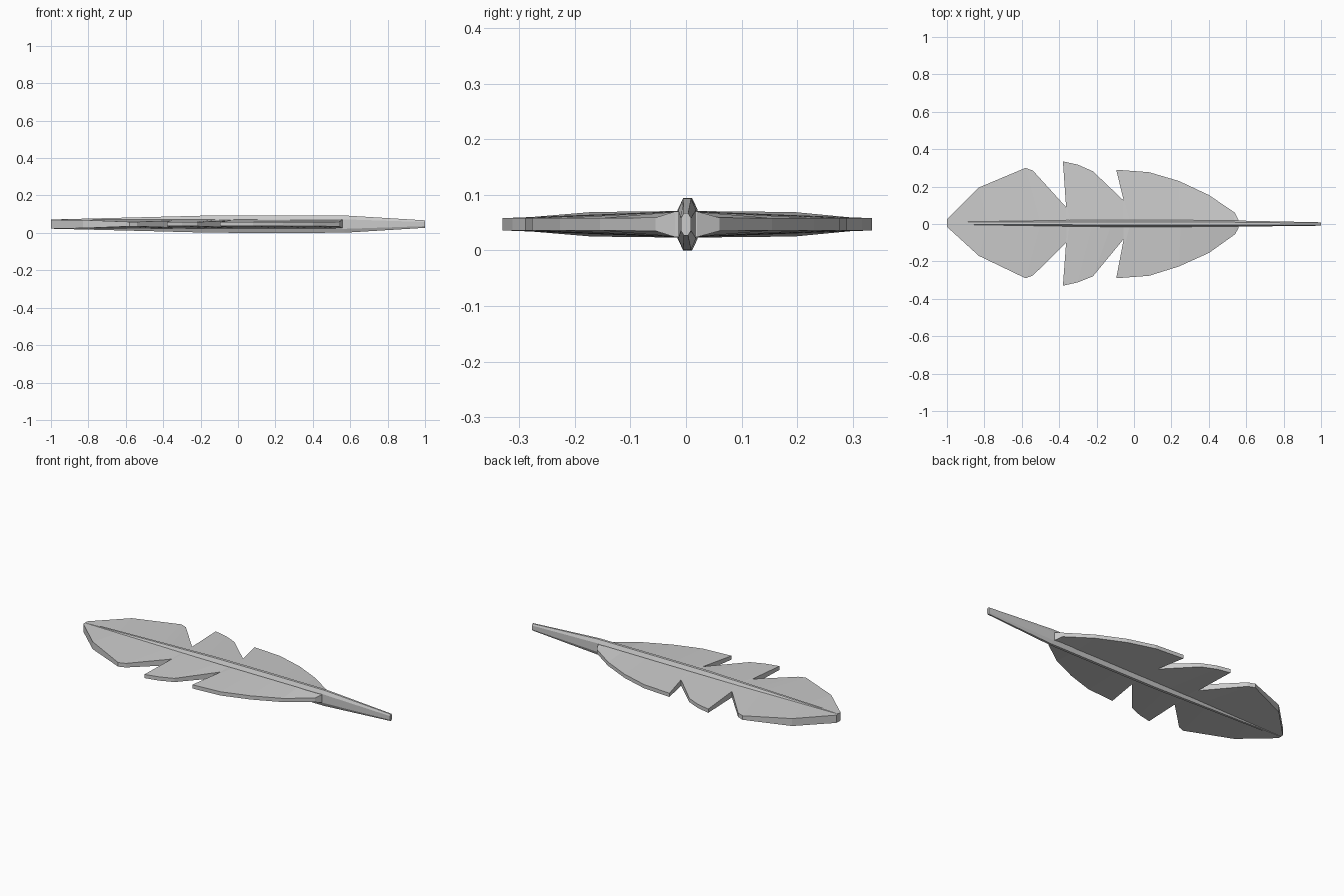
import bpy, bmesh

CZ = 0.047  # mid height of the feather


def finish(bm, name):
    bmesh.ops.recalc_face_normals(bm, faces=bm.faces)
    me = bpy.data.meshes.new(name)
    bm.to_mesh(me)
    bm.free()
    ob = bpy.data.objects.new(name, me)
    bpy.context.collection.objects.link(ob)
    return ob


# vane: spine x, outline x, left y, right y, edge half thickness
RIBS = [
    (-1.0, -1.0, 0.025, -0.015, 0.023),
    (-0.78, -0.83, 0.195, -0.17, 0.022),
    (-0.50, -0.58, 0.30, -0.29, 0.012),
    (-0.45, -0.54, 0.285, -0.275, 0.012),
    (-0.36, -0.363, 0.09, -0.10, 0.018),
    (-0.345, -0.38, 0.335, -0.33, 0.011),
    (-0.22, -0.30, 0.317, -0.312, 0.011),
    (-0.12, -0.22, 0.282, -0.28, 0.011),
    (-0.055, -0.055, 0.125, -0.08, 0.017),
    (-0.02, -0.095, 0.29, -0.29, 0.011),
    (0.10, 0.08, 0.277, -0.277, 0.011),
    (0.25, 0.24, 0.23, -0.227, 0.011),
    (0.40, 0.40, 0.155, -0.155, 0.011),
    (0.53, 0.54, 0.06, -0.055, 0.012),
    (0.56, 0.56, 0.02, -0.02, 0.023),
]
bm = bmesh.new()
rows = []
for sx, ox, yl, yr, h in RIBS:
    pts = [(ox, yr, -h), (sx, 0, -0.024), (ox, yl, -h),
           (ox, yl, h), (sx, 0, 0.024), (ox, yr, h)]
    rows.append([bm.verts.new((x, y, CZ + z)) for x, y, z in pts])
for a, b in zip(rows, rows[1:]):
    for i in range(6):
        j = (i + 1) % 6
        bm.faces.new((a[i], a[j], b[j], b[i]))
for r in (rows[0], rows[-1]):
    bm.faces.new((r[0], r[1], r[4], r[5]))
    bm.faces.new((r[1], r[2], r[3], r[4]))
finish(bm, "feather_vane")

# quill: tapered eight-sided shaft; x, centre y, half width, half height
STATIONS = [(-1.0, 0.004, 0.012, 0.0245), (-0.46, 0.004, 0.016, 0.038),
            (-0.15, 0.003, 0.018, 0.046), (0.20, 0.003, 0.018, 0.047),
            (0.57, 0.002, 0.016, 0.046), (1.0, 0.0, 0.009, 0.020)]
SECTION = [(1, -0.55), (1, 0.55), (0.45, 1), (-0.45, 1),
           (-1, 0.55), (-1, -0.55), (-0.45, -1), (0.45, -1)]
bm = bmesh.new()
rings = [[bm.verts.new((x, cy + w * u, CZ + h * v)) for u, v in SECTION]
         for x, cy, w, h in STATIONS]
for a, b in zip(rings, rings[1:]):
    for i in range(8):
        j = (i + 1) % 8
        bm.faces.new((a[i], a[j], b[j], b[i]))
bm.faces.new(rings[0])
bm.faces.new(rings[-1])
finish(bm, "feather_quill")
